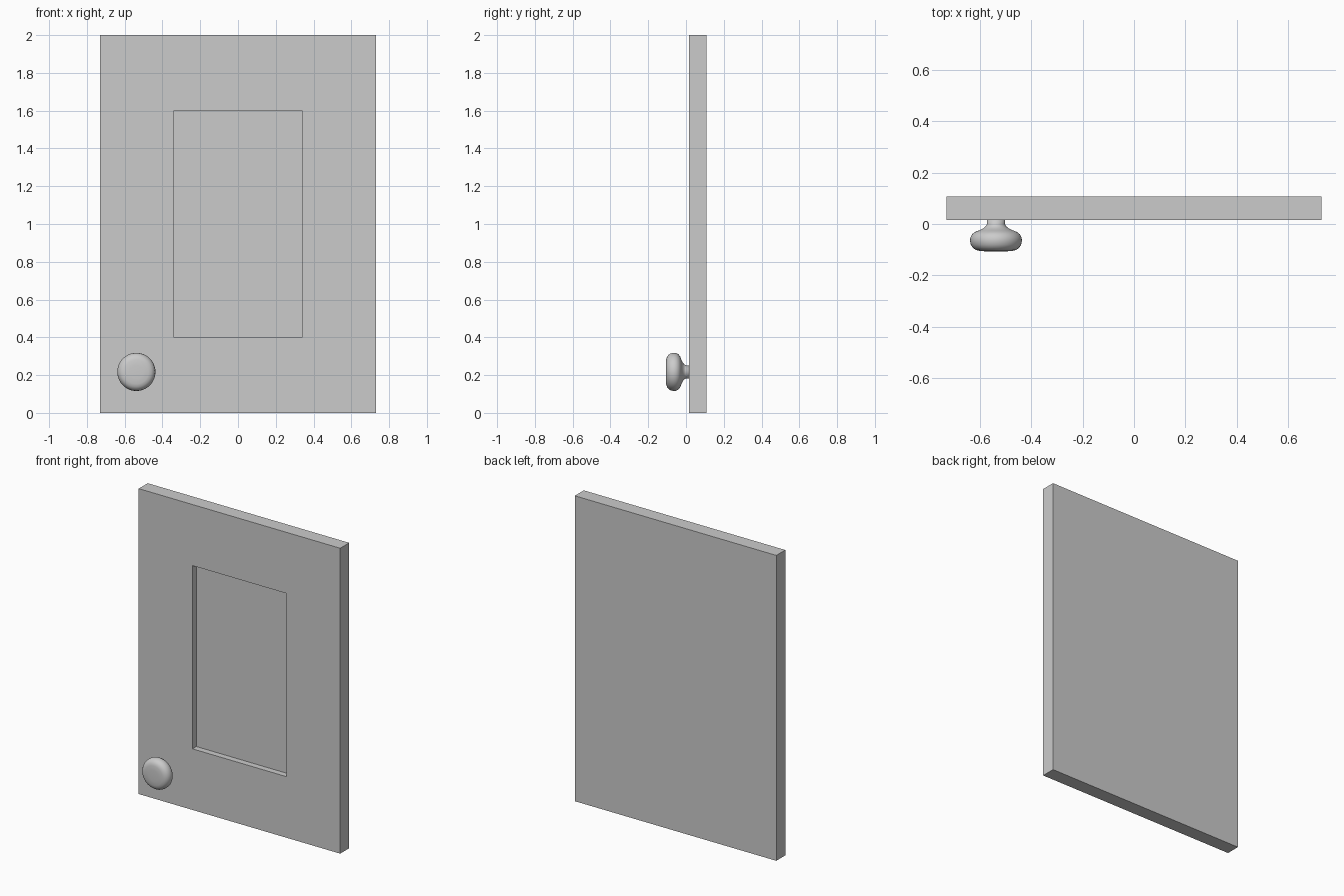
import bpy, bmesh, math
from mathutils import Vector

if "Cube" in bpy.data.objects:
    bpy.data.objects.remove(bpy.data.objects["Cube"])

FRONT, BACK = 0.015, 0.108
HALF_W, HEIGHT = 0.73, 2.0


def make_object(name, bm):
    bmesh.ops.recalc_face_normals(bm, faces=bm.faces[:])
    mesh = bpy.data.meshes.new(name)
    bm.to_mesh(mesh)
    bm.free()
    obj = bpy.data.objects.new(name, mesh)
    bpy.context.collection.objects.link(obj)
    return obj


def rect(bm, half_w, z0, z1, y):
    return [bm.verts.new((x, y, z)) for x, z in
            ((-half_w, z0), (half_w, z0), (half_w, z1), (-half_w, z1))]


def bridge(bm, a, b):
    n = len(a)
    for i in range(n):
        j = (i + 1) % n
        bm.faces.new((a[i], a[j], b[j], b[i]))


# Door slab with a recessed centre panel: rectangular loops from back to recess
bm = bmesh.new()
loops = [rect(bm, HALF_W, 0, HEIGHT, BACK),
         rect(bm, HALF_W, 0, HEIGHT, FRONT),
         rect(bm, 0.34, 0.4, 1.6, FRONT),
         rect(bm, 0.34, 0.4, 1.6, FRONT + 0.04)]
for a, b in zip(loops, loops[1:]):
    bridge(bm, a, b)
bm.faces.new(loops[0])
bm.faces.new(loops[-1])
make_object("door_panel", bm)

# Round knob: lathed profile of (radius, y), neck to front face
profile = [(0.035, 0.018), (0.035, 0.0), (0.039, -0.008), (0.048, -0.016),
           (0.064, -0.024), (0.082, -0.031), (0.093, -0.040), (0.100, -0.053),
           (0.101, -0.066), (0.098, -0.081), (0.090, -0.093), (0.079, -0.101),
           (0.064, -0.105), (0.035, -0.107)]
SIDES = 48
centre = Vector((-0.538, 0, 0.217))
bm = bmesh.new()
rings = []
for r, y in profile:
    rings.append([bm.verts.new(centre + Vector((r * math.cos(t), y, r * math.sin(t))))
                  for t in (2 * math.pi * i / SIDES for i in range(SIDES))])
for a, b in zip(rings, rings[1:]):
    bridge(bm, a, b)
bm.faces.new(rings[0])
bm.faces.new(rings[-1])
knob = make_object("knob", bm)
for p in knob.data.polygons:
    p.use_smooth = True
